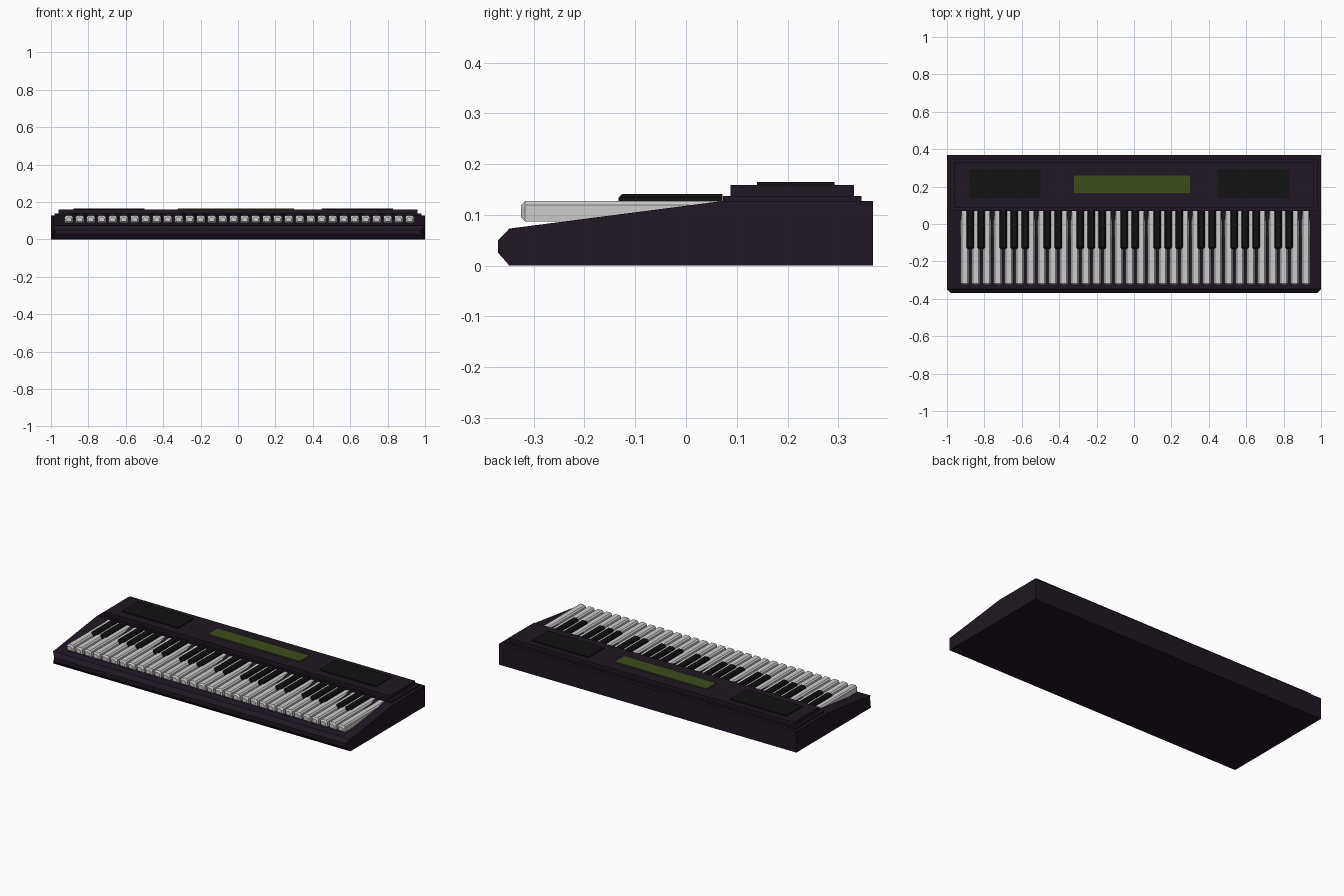
import bpy, bmesh

if "Cube" in bpy.data.objects:
    bpy.data.objects.remove(bpy.data.objects["Cube"])

def material(name, c):
    m = bpy.data.materials.new(name)
    m.diffuse_color = (*c, 1)
    m.use_nodes = True
    m.node_tree.nodes["Principled BSDF"].inputs["Base Color"].default_value = m.diffuse_color
    return m

PLUM = material("plum_black", (0.014, 0.008, 0.016))
BLACK = material("black", (0.006, 0.006, 0.006))
GREEN = material("screen_green", (0.045, 0.075, 0.012))
IVORY = material("key_white", (0.6, 0.6, 0.6))

def finish(name, bm, mat):
    bmesh.ops.recalc_face_normals(bm, faces=bm.faces)
    me = bpy.data.meshes.new(name)
    bm.to_mesh(me)
    bm.free()
    me.materials.append(mat)
    ob = bpy.data.objects.new(name, me)
    bpy.context.collection.objects.link(ob)
    return ob

def prism(name, sections, mat):
    """Join profile sections (lists of points) into a capped solid."""
    bm = bmesh.new()
    rings = [[bm.verts.new(p) for p in s] for s in sections]
    n = len(rings[0])
    for a, b in zip(rings, rings[1:]):
        for i in range(n):
            bm.faces.new((a[i], a[(i + 1) % n], b[(i + 1) % n], b[i]))
    bm.faces.new(rings[0])
    bm.faces.new(rings[-1])
    return finish(name, bm, mat)

def box(name, x0, x1, y0, y1, z0, z1, mat):
    rect = lambda z: [(x0, y0, z), (x1, y0, z), (x1, y1, z), (x0, y1, z)]
    return prism(name, [rect(z0), rect(z1)], mat)

def key(name, x, w, y0, y1, z0, z1, c, mat):
    """Key with chamfered front and top edges."""
    def ring(y, i, lo):
        a, b = x - w / 2 + i, x + w / 2 - i
        return [(a, y, z0 + lo), (b, y, z0 + lo), (b, y, z1 - i - c),
                (b - c, y, z1 - i), (a + c, y, z1 - i), (a, y, z1 - i - c)]
    return prism(name, [ring(y0, c, c), ring(y0 + c, 0, 0), ring(y1, 0, 0)], mat)

# Wedge-shaped case with a chamfered nose
profile = [(-0.37, 0.025), (-0.348, 0), (0.368, 0), (0.368, 0.127),
           (0.07, 0.127), (-0.348, 0.073), (-0.37, 0.05)]
side = lambda s: [(s * (1 if y > -0.36 else 0.978), y, z) for y, z in profile]
prism("case", [side(-1), side(1)], PLUM)

# Stepped control panel, speakers and screen
box("panel_base", -0.98, 0.98, 0.073, 0.346, 0.12, 0.137, PLUM)
box("panel", -0.96, 0.96, 0.088, 0.331, 0.13, 0.159, PLUM)
for name, x in (("speaker_left", -0.69), ("speaker_right", 0.64)):
    box(name, x - 0.19, x + 0.19, 0.14, 0.293, 0.15, 0.165, BLACK)
box("screen", -0.32, 0.3, 0.165, 0.26, 0.15, 0.165, GREEN)

# White keys, with a black key after every C, D, F, G and A
N, X0, PITCH = 32, -0.905, 0.0588
for i in range(N):
    x = X0 + i * PITCH
    key(f"white_key_{i}", x, 0.046, -0.325, 0.075, 0.087, 0.127, 0.008, IVORY)
    if i % 7 in (0, 1, 3, 4, 5) and i < N - 2:
        key(f"black_key_{i}", x + PITCH / 2, 0.04, -0.133, 0.072, 0.11, 0.141, 0.007, BLACK)
